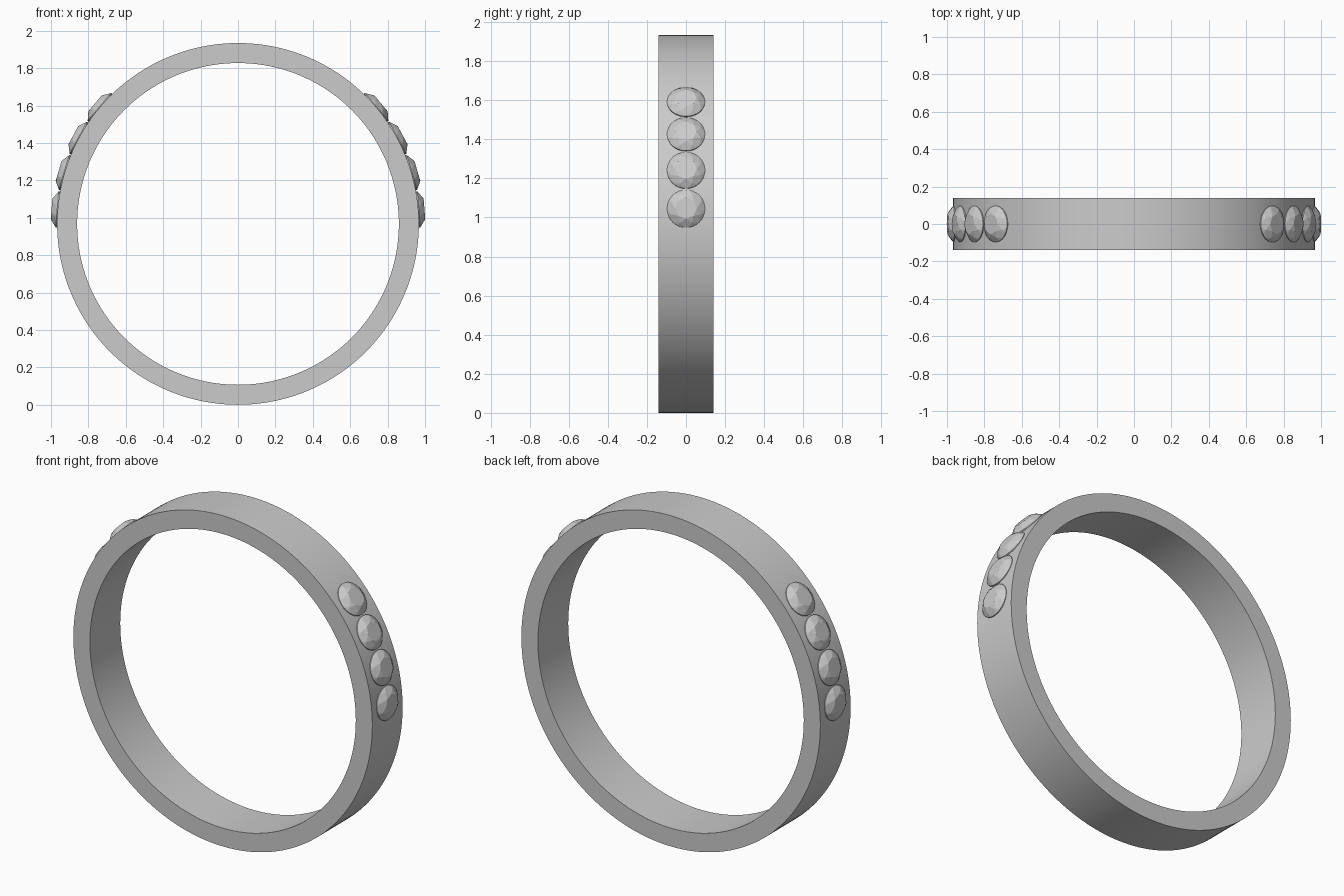
import bpy, bmesh, math
from mathutils import Matrix, Vector

if "Cube" in bpy.data.objects:
    bpy.data.objects.remove(bpy.data.objects["Cube"])

R_OUT, R_IN, HALF_W = 0.967, 0.86, 0.14
GEM_R = 0.097


def circle(r, h, n, offset=0.0):
    return [Vector((r * math.cos(offset + 2 * math.pi * i / n),
                    r * math.sin(offset + 2 * math.pi * i / n), h)) for i in range(n)]


def finish(name, bm):
    bmesh.ops.recalc_face_normals(bm, faces=bm.faces[:])
    mesh = bpy.data.meshes.new(name)
    bm.to_mesh(mesh)
    bm.free()
    obj = bpy.data.objects.new(name, mesh)
    bpy.context.collection.objects.link(obj)
    return obj


# Band: rectangular profile swept around the y axis
bm = bmesh.new()
N = 160
profile = [(R_OUT, -HALF_W), (R_OUT, HALF_W), (R_IN, HALF_W), (R_IN, -HALF_W)]
rings = [[bm.verts.new((r * math.cos(a), y, R_OUT + r * math.sin(a))) for r, y in profile]
         for a in (2 * math.pi * i / N for i in range(N))]
for i in range(N):
    a, b = rings[i], rings[(i + 1) % N]
    for j in range(4):
        k = (j + 1) % 4
        bm.faces.new((a[j], a[k], b[k], b[j]))
band = finish("band", bm)
bpy.context.view_layer.objects.active = band
band.select_set(True)
bpy.ops.object.shade_smooth_by_angle(angle=math.radians(30))

# Brilliant-cut stone: table, crown points, girdle and culet wrapped in a hull
bm = bmesh.new()
points = (circle(0.055, 0.033, 8) + circle(0.080, 0.0195, 8, math.pi / 8)
          + circle(GEM_R, 0.003, 32) + circle(GEM_R, -0.003, 32)
          + [Vector((0, 0, -0.075))])
for p in points:
    bm.verts.new(p)
bmesh.ops.convex_hull(bm, input=bm.verts[:])
bmesh.ops.dissolve_limit(bm, angle_limit=math.radians(1), verts=bm.verts[:], edges=bm.edges[:])
first = finish("gem", bm)
gem_mesh = first.data
bpy.data.objects.remove(first)

# Four stones on each shoulder, lying tangent to the band
for side, label in ((1, "right"), (-1, "left")):
    for i in range(4):
        a = math.radians(4.6 + 11.85 * i)
        gem = bpy.data.objects.new(f"gem_{label}_{i + 1}", gem_mesh)
        bpy.context.collection.objects.link(gem)
        gem.matrix_world = (Matrix.Translation((side * R_OUT * math.cos(a), 0,
                                                R_OUT + R_OUT * math.sin(a)))
                            @ Matrix.Rotation(side * (math.pi / 2 - a), 4, 'Y'))
